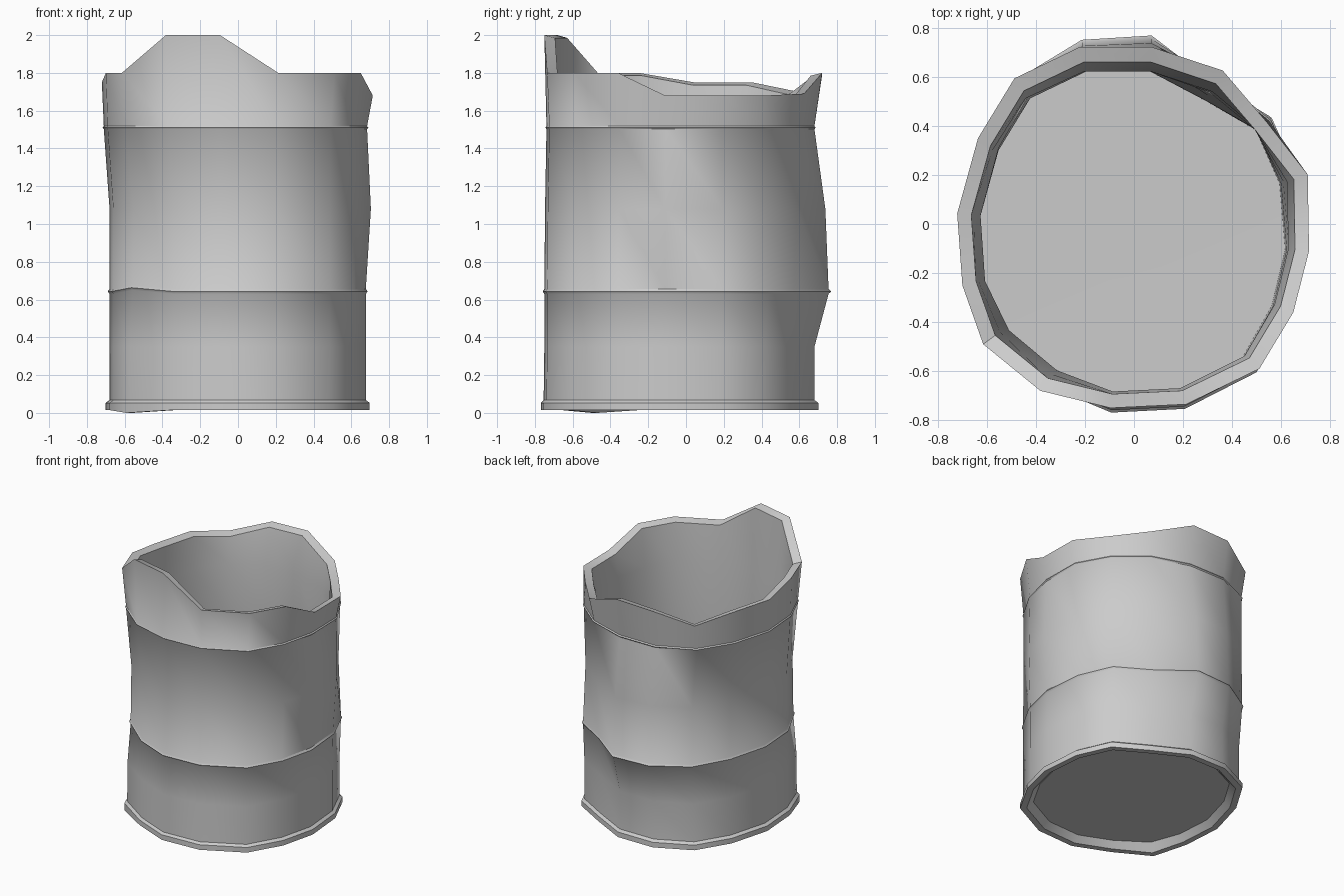
import bpy, bmesh, math
from mathutils import Vector

if "Cube" in bpy.data.objects:
    bpy.data.objects.remove(bpy.data.objects["Cube"])

# Uneven, battered 16-sided plan of the barrel
PLAN = [(.07, .68), (.34, .59), (.54, .42), (.665, .19), (.67, -.11), (.61, -.36),
        (.48, -.59), (.20, -.735), (-.09, -.75), (-.36, -.68), (-.58, -.49),
        (-.66, -.25), (-.68, .04), (-.60, .33), (-.46, .56), (-.21, .68)]
N = len(PLAN)

# Torn rim height at each column
RIM_Z = [1.80, 1.69, 1.68, 1.68, 1.68, 1.80, 1.80, 1.80,
         2.00, 2.00, 1.80, 1.80, 1.75, 1.75, 1.70, 1.79]

# Wall levels: z, then stretch towards right, left, back, front
WALL = [(.015, 1.04, 1.03, 1.03, 1.025), (.053, 1.04, 1.03, 1.03, 1.025),
        (.068, 1.01, 1.00, 1.00, 1.005), (.35, 1.01, 1.00, 1.00, 1.00),
        (.630, 1.01, 1.00, 1.11, 1.00), (.643, 1.025, 1.015, 1.13, 1.012),
        (.656, 1.01, 1.00, 1.11, 1.00), (1.08, 1.05, 1.00, 1.085, .995),
        (1.502, 1.02, 1.045, 1.00, .985), (1.51, 1.03, 1.055, 1.01, .992),
        (1.518, 1.02, 1.045, 1.00, .985)]
RIM = (None, 1.065, 1.06, 1.06, 1.00)
INNER = [RIM, WALL[8], WALL[7], WALL[5], WALL[3]]
CENTRE = Vector((0, -.04))


def dent(i, z):
    """Radial squeeze of a column at a height."""
    if z is None:
        return .94 if i == 2 else 1
    if z < .6:
        return {1: .935, 3: .97, 9: .945, 10: .99}.get(i, 1)
    if z < .7:
        return {1: .935, 3: .97, 9: .945, 10: .96}.get(i, 1)
    if z < 1.2:
        return {1: .97, 2: .98, 9: .95, 10: .955}.get(i, 1)
    return {9: .985, 10: .98}.get(i, 1)


def ring(bm, level, scale=1.0, drop=0.0):
    z, r, l, b, f = level
    out = []
    for i, (x, y) in enumerate(PLAN):
        back, right = b, r
        if z and .6 < z < 1.2:                 # the belly bulges only at the back
            share = {0: 1, 15: .8, 14: .5}.get(i, .35)
            back = 1 + (b - 1) * share
        if z == 1.08:                          # and slightly on the right
            right = {3: 1.02, 4: 1.05, 5: 1.03}.get(i, 1.01)
        p = Vector((x * (right if x > 0 else l), y * (back if y > 0 else f)))
        p = CENTRE + (p - CENTRE) * scale * dent(i, z)
        h = RIM_Z[i] if z is None else z
        if i == 10 and z is not None:          # knock in the front-left side
            if z < .02:
                h = 0.0
            elif .6 < z < .7:
                h += .02
        out.append(bm.verts.new((p.x, p.y, h - drop)))
    return out


def bridge(bm, a, b):
    for i in range(N):
        j = (i + 1) % N
        bm.faces.new((a[i], a[j], b[j], b[i]))


def fan(bm, loop, z):
    c = bm.verts.new((0, -.05, z))
    for i in range(N):
        bm.faces.new((loop[i], loop[(i + 1) % N], c))


bm = bmesh.new()
# Recessed underside, foot ring, outer wall with two beads, torn rim
under = ring(bm, (.06, 1, 1, 1, 1), .91)
loops = [under, ring(bm, WALL[0], .94)]
loops += [ring(bm, lv) for lv in WALL] + [ring(bm, RIM)]
# Inner lining down to the floor
loops += [ring(bm, lv, .92, .015 if lv is RIM else 0) for lv in INNER]
floor = ring(bm, (.09, 1, 1, 1, 1), .92)
loops.append(floor)
for a, b in zip(loops, loops[1:]):
    bridge(bm, a, b)
fan(bm, under, .06)
fan(bm, floor, .085)
bmesh.ops.recalc_face_normals(bm, faces=bm.faces)

mesh = bpy.data.meshes.new("broken_barrel")
bm.to_mesh(mesh)
bm.free()
barrel = bpy.data.objects.new("broken_barrel", mesh)
bpy.context.collection.objects.link(barrel)
bpy.context.view_layer.objects.active = barrel
barrel.select_set(True)
bpy.ops.object.shade_smooth_by_angle(angle=math.radians(40))
